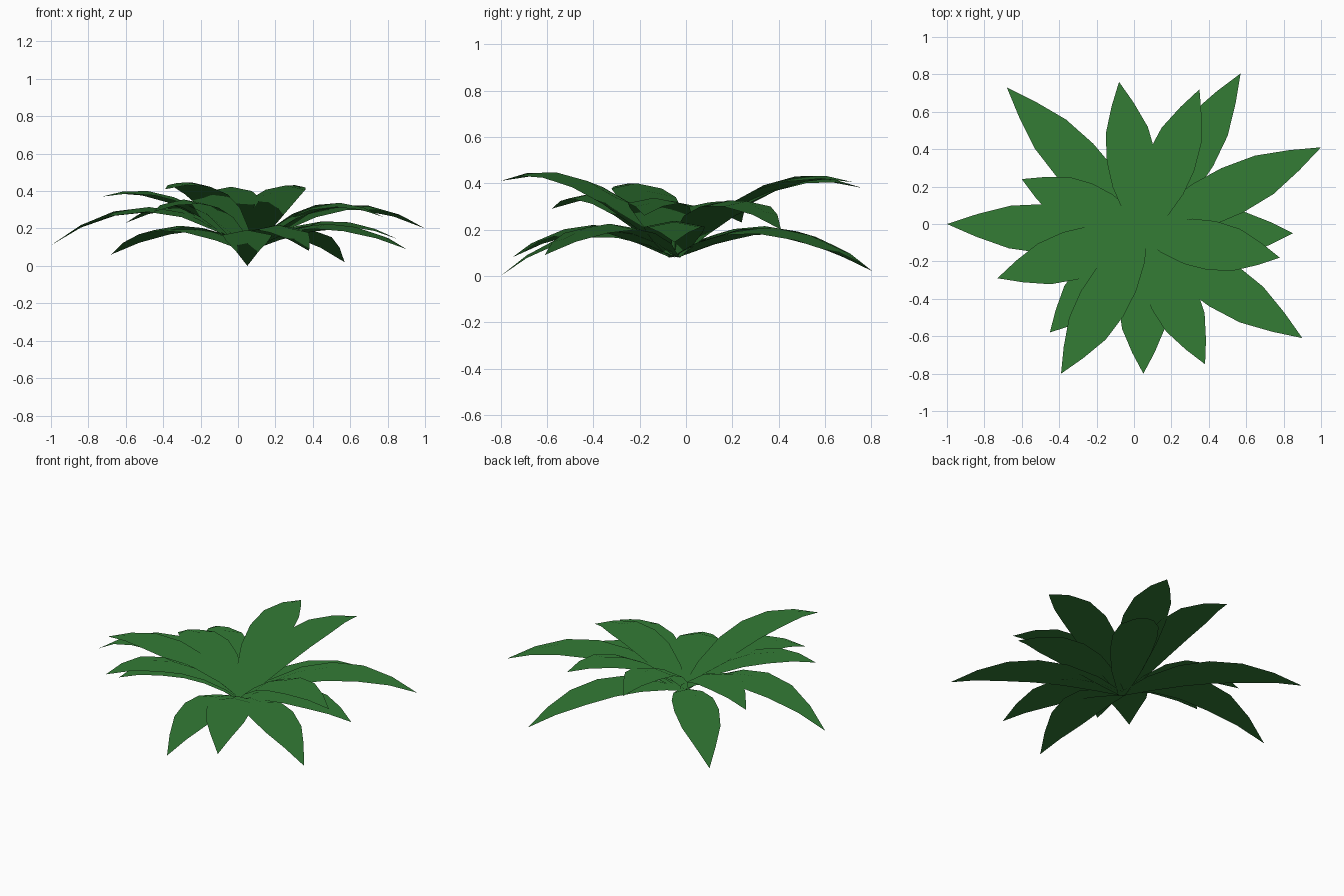
import bpy
from math import sqrt
from mathutils import Vector

cube = bpy.data.objects.get("Cube")
if cube:
    bpy.data.objects.remove(cube, do_unlink=True)

# Single leaf colour
green = bpy.data.materials.new("leaf_green")
green.use_nodes = True
colour = (0.033, 0.2, 0.036, 1)
green.diffuse_color = colour
bsdf = green.node_tree.nodes["Principled BSDF"]
bsdf.inputs["Base Color"].default_value = colour
bsdf.inputs["Roughness"].default_value = 0.9

ROOT = Vector((0.05, -0.05, 0.085))
DROOP = 0.2  # how far the blade edges hang below the midrib, per half width

# Blade outline: (fraction along the leaf, half width)
OUTLINE = [(0, 0.025), (0.15, 0.085), (0.33, 0.123), (0.5, 0.132),
           (0.68, 0.114), (0.85, 0.06), (1, 0)]

# Each leaf: tip x, tip y, tip height, height of the arch
LEAVES = [
    (1.0, 0.41, 0.20, 0.33),
    (0.85, -0.05, 0.145, 0.24),
    (0.78, -0.18, 0.26, 0.338),
    (0.90, -0.61, 0.09, 0.225),
    (0.38, -0.75, 0.08, 0.22),
    (0.05, -0.80, 0.0, 0.195),
    (-0.39, -0.80, 0.41, 0.45),
    (-0.45, -0.58, 0.29, 0.355),
    (-0.73, -0.29, 0.37, 0.403),
    (-1.0, 0.0, 0.11, 0.315),
    (-0.60, 0.24, 0.23, 0.325),
    (-0.68, 0.73, 0.06, 0.215),
    (-0.08, 0.76, 0.38, 0.425),
    (0.35, 0.72, 0.405, 0.435),
    (0.57, 0.805, 0.02, 0.21),
]


def make_leaf(name, x, y, tip_z, peak_z):
    """Arched blade from the root to the tip, folded softly along its midrib."""
    run = Vector((x - ROOT.x, y - ROOT.y, 0))
    side = Vector((-run.y, run.x, 0)).normalized()
    # Parabola that starts at the root, crests at peak_z and ends at tip_z
    rise, drop = peak_z - ROOT.z, tip_z - ROOT.z
    slope = 2 * rise * (1 + sqrt(1 - drop / rise))
    bend = slope - drop

    verts, faces = [], []
    for t, half in OUTLINE:
        mid = ROOT + run * t
        mid.z += slope * t - bend * t * t
        if half:
            hang = Vector((0, 0, -DROOP * half))
            verts += [mid - side * half + hang, mid, mid + side * half + hang]
        else:
            verts.append(mid)
    tip = len(verts) - 1
    for i in range(0, tip - 3, 3):
        faces += [(i, i + 3, i + 4, i + 1), (i + 1, i + 4, i + 5, i + 2)]
    faces += [(tip - 3, tip, tip - 2), (tip - 2, tip, tip - 1)]

    mesh = bpy.data.meshes.new(name)
    mesh.from_pydata(verts, [], faces)
    mesh.materials.append(green)
    mesh.polygons.foreach_set("use_smooth", [True] * len(faces))
    mesh.update()
    # Foliage shading: every normal points up
    mesh.normals_split_custom_set_from_vertices([(0, 0, 1)] * len(verts))
    leaf = bpy.data.objects.new(name, mesh)
    bpy.context.collection.objects.link(leaf)


for number, leaf in enumerate(LEAVES, 1):
    make_leaf(f"leaf_{number}", *leaf)
